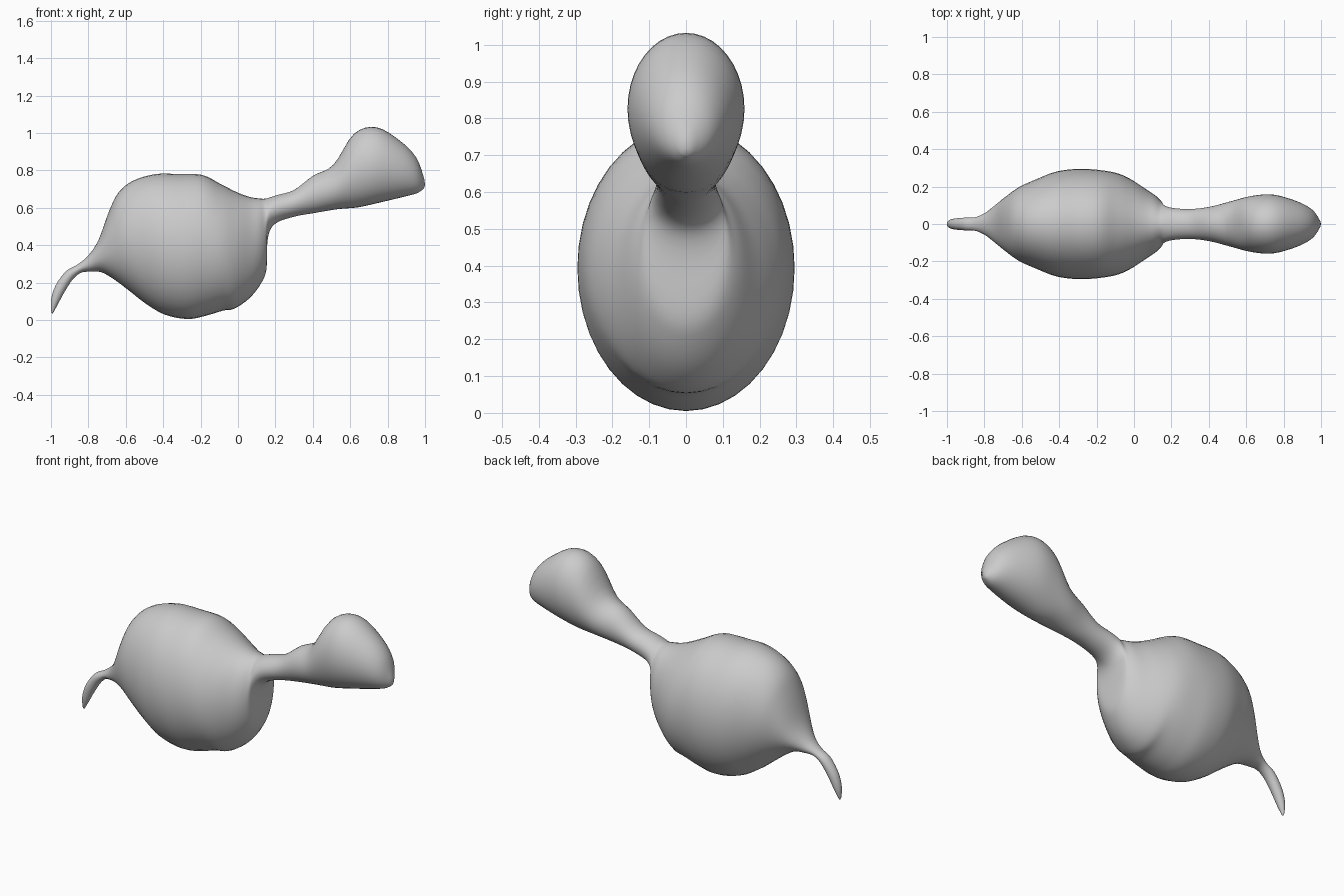
import bpy, bmesh, math
from mathutils import Vector

# Elliptical sections, tail to head: top x, top z, bottom x, bottom z, half width
SECTIONS = [
    (-1.00, .055, -.99, .035, .008),
    (-.999, .11, -.965, .08, .022),
    (-.975, .185, -.93, .145, .03),
    (-.92, .26, -.885, .215, .034),
    (-.86, .295, -.84, .252, .036),
    (-.80, .345, -.79, .258, .060),
    (-.745, .43, -.73, .255, .105),
    (-.69, .58, -.66, .215, .155),
    (-.64, .68, -.58, .155, .20),
    (-.56, .745, -.49, .085, .238),
    (-.44, .78, -.39, .028, .28),
    (-.32, .78, -.27, .005, .295),
    (-.19, .775, -.17, .023, .288),
    (-.09, .725, -.08, .05, .270),
    (.00, .68, -.02, .06, .235),
    (.065, .657, .06, .115, .187),
    (.11, .65, .12, .19, .152),
    (.14, .648, .152, .27, .122),
    (.165, .653, .16, .44, .100),
    (.21, .668, .20, .515, .086),
    (.30, .695, .30, .552, .080),
    (.40, .77, .41, .572, .092),
    (.51, .83, .53, .592, .122),
    (.62, .995, .64, .602, .150),
    (.74, 1.03, .75, .626, .157),
    (.87, .955, .88, .657, .120),
    (.955, .865, .955, .677, .075),
    (.997, .75, .992, .700, .018),
]
SIDES, STEPS = 40, 4


def spline(p0, p1, p2, p3, t):
    return [.5 * (2*b + (c-a)*t + (2*a - 5*b + 4*c - d)*t*t + (3*b - a - 3*c + d)*t**3)
            for a, b, c, d in zip(p0, p1, p2, p3)]


# Smoothly interpolate the sections
padded = [SECTIONS[0]] + SECTIONS + [SECTIONS[-1]]
rings = [spline(*padded[i:i + 4], s / STEPS)
         for i in range(len(SECTIONS) - 1) for s in range(STEPS)]
rings.append(SECTIONS[-1])

# Skin the rings into one continuous body
bm = bmesh.new()
loops = []
for tx, tz, bx, bz, w in rings:
    mid = Vector(((tx + bx) / 2, 0, (tz + bz) / 2))
    up = Vector(((tx - bx) / 2, 0, (tz - bz) / 2))
    loop = []
    for k in range(SIDES):
        a = 2 * math.pi * k / SIDES
        loop.append(bm.verts.new(mid + up * math.cos(a) + Vector((0, w * math.sin(a), 0))))
    loops.append(loop)
for a, b in zip(loops, loops[1:]):
    for k in range(SIDES):
        n = (k + 1) % SIDES
        bm.faces.new((a[k], a[n], b[n], b[k]))

# Close the tail tip and the nose
for loop, x, z in ((loops[0], -.996, .036), (loops[-1], 1.0, .72)):
    tip = bm.verts.new((x, 0, z))
    for k in range(SIDES):
        bm.faces.new((loop[k], loop[(k + 1) % SIDES], tip))
bmesh.ops.recalc_face_normals(bm, faces=bm.faces)
for f in bm.faces:
    f.smooth = True

mesh = bpy.data.meshes.new("body")
bm.to_mesh(mesh)
bm.free()
body = bpy.data.objects.new("body_with_neck_and_tail", mesh)
bpy.context.collection.objects.link(body)
